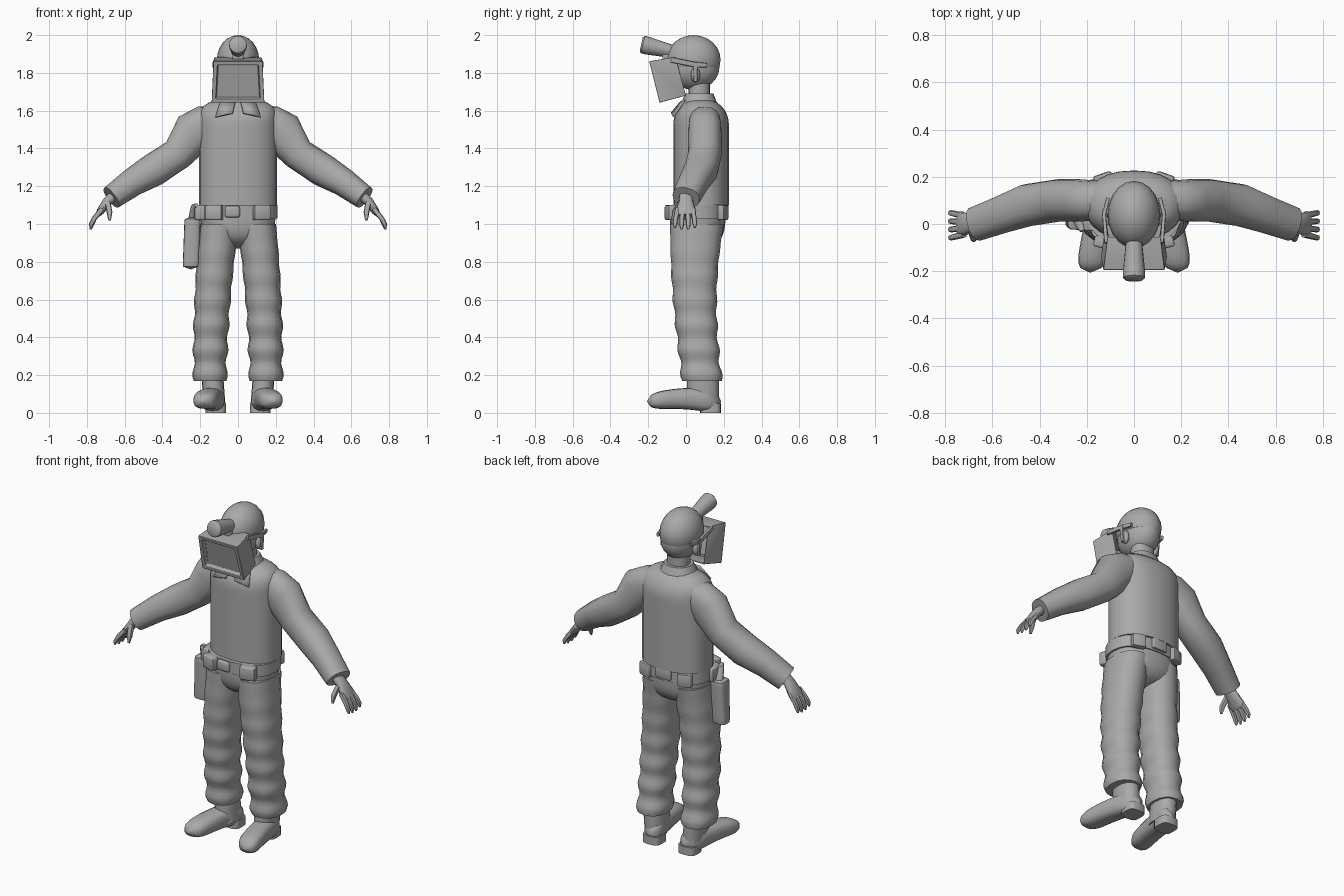
import bpy, bmesh, math
from mathutils import Vector

if "Cube" in bpy.data.objects:
    bpy.data.objects.remove(bpy.data.objects["Cube"])

GREY = (0.4, 0.4, 0.4, 1)
mat = bpy.data.materials.new("plain grey")
mat.use_nodes = True
mat.diffuse_color = GREY
mat.node_tree.nodes["Principled BSDF"].inputs["Base Color"].default_value = GREY
X, Y, Z = Vector((1, 0, 0)), Vector((0, 1, 0)), Vector((0, 0, 1))


def lerp(start, end, t):
    return start + (end - start) * t


def rounded(t, power):
    """Falls from one to nearly zero as t goes from zero to one."""
    return math.sqrt(max(0.001, 1 - abs(t) ** power))


def finish(name, bm, angle=45):
    bmesh.ops.recalc_face_normals(bm, faces=bm.faces)
    mesh = bpy.data.meshes.new(name)
    bm.to_mesh(mesh)
    bm.free()
    mesh.materials.append(mat)
    mesh.shade_smooth()
    mesh.set_sharp_from_angle(angle=math.radians(angle))
    ob = bpy.data.objects.new(name, mesh)
    bpy.context.collection.objects.link(ob)
    return ob


def loft(name, rings, axis=None, ref=Y, sides=16, squareness=2.3, mirror=1):
    """Skin rounded rings (x, y, z, half width, half depth) along a path."""
    bm = bmesh.new()
    points = [Vector(ring[:3]) for ring in rings]
    last = len(points) - 1
    loops = []
    for i, (centre, ring) in enumerate(zip(points, rings)):
        along = axis or (points[min(i + 1, last)] - points[max(i - 1, 0)]).normalized()
        depth_dir = (ref - along * ref.dot(along)).normalized()
        width_dir = depth_dir.cross(along)
        loop = []
        for k in range(sides):
            c, s = math.cos(math.tau * k / sides), math.sin(math.tau * k / sides)
            across = math.copysign(abs(c) ** (2 / squareness), c) * ring[3]
            deep = math.copysign(abs(s) ** (2 / squareness), s) * ring[4]
            co = centre + width_dir * across + depth_dir * deep
            loop.append(bm.verts.new((co.x * mirror, co.y, co.z)))
        loops.append(loop)
    for lower, upper in zip(loops, loops[1:]):
        for k in range(sides):
            n = (k + 1) % sides
            bm.faces.new((lower[k], lower[n], upper[n], upper[k]))
    bm.faces.new(loops[0])
    bm.faces.new(loops[-1])
    return finish(name, bm)


def stack(name, low, high, shape, steps=12, **options):
    """Upright loft; shape(t) gives x, y, half width and half depth."""
    rings = []
    for i in range(steps + 1):
        x, y, width, depth = shape(i / steps)
        rings.append((x, y, lerp(low, high, i / steps), width, depth))
    return loft(name, rings, axis=Z, **options)


def ellipsoid(name, centre, radii, floor=-1):
    """Stretched ball, cut flat at a fraction of its lower radius."""
    bm = bmesh.new()
    bmesh.ops.create_uvsphere(bm, u_segments=20, v_segments=12, radius=1)
    cut = bmesh.ops.bisect_plane(bm, geom=bm.verts[:] + bm.edges[:] + bm.faces[:],
                                 plane_co=Z * floor, plane_no=Z, clear_inner=floor > -1)
    rim = [e for e in cut["geom_cut"] if isinstance(e, bmesh.types.BMEdge)]
    if rim:
        bmesh.ops.edgeloop_fill(bm, edges=rim)
    bmesh.ops.scale(bm, vec=radii, verts=bm.verts)
    bmesh.ops.translate(bm, vec=centre, verts=bm.verts)
    return finish(name, bm)


def box(name, centre, size, turn=0):
    bm = bmesh.new()
    bmesh.ops.create_cube(bm, size=1)
    bmesh.ops.scale(bm, vec=size, verts=bm.verts)
    bmesh.ops.bevel(bm, geom=bm.edges[:], offset=0.01, segments=2, affect='EDGES', profile=0.5)
    ob = finish(name, bm)
    ob.location = centre
    ob.rotation_euler.z = turn


# Body profiles, t running from bottom to top
def shirt_shape(t):
    shoulder = max(0, t - 0.75) * 4
    return 0, 0.08, 0.207 * rounded(shoulder, 4), 0.147 * rounded(shoulder, 2)


def seat_shape(t):
    return 0, 0.062, 0.198 * rounded(1 - t, 4), 0.147 * rounded(1 - t, 4)


def leg_shape(t):
    crease = 0.008 * math.sin(t * 40) * (1 - t)
    return (lerp(0.148, 0.098, t * t), 0.085 - 0.04 * math.sin(t * 2.4),
            lerp(0.086, 0.103, t) + crease, lerp(0.105, 0.142, t * t) + crease)


def holster_shape(t):
    return (lerp(-0.25, -0.24, t), 0.02, 0.043 * rounded(2 * t - 1, 20),
            lerp(0.036, 0.046, t) * rounded(2 * t - 1, 20))


def boot_ring(t):
    """Foot section, t running from heel to toe."""
    swell = rounded(2 * t - 1, 6)
    return (lerp(0.115, 0.186, t), lerp(0.185, -0.206, t), 0.06 + 0.015 * math.sin(math.pi * t),
            lerp(0.06, 0.066, t) * swell, lerp(0.068, 0.044, t) * swell)


# Torso and belt
stack("shirt", 1.1, 1.67, shirt_shape, steps=24, sides=24)
stack("collar", 1.59, 1.69, lambda t: (0, 0.07, lerp(0.13, 0.08, t), lerp(0.115, 0.075, t)))
stack("neck", 1.6, 1.8, lambda t: (0, 0.07, 0.065, 0.057))
stack("trouser_seat", 0.87, 1.08, seat_shape, sides=24)
stack("belt", 1.03, 1.1, lambda t: (0, 0.062, 0.208, 0.153), steps=2, sides=24)
box("buckle", (-0.03, -0.09, 1.065), (0.08, 0.03, 0.06))
box("back_loop", (0, 0.21, 1.075), (0.1, 0.03, 0.07))
box("hip_pouch", (-0.2, 0.02, 1.06), (0.06, 0.1, 0.08))

# Holster with tool grip
stack("holster", 0.76, 1.04, holster_shape, steps=20, squareness=4)
loft("tool_grip", [(-0.24, 0.03, 1.02, 0.02, 0.025), (-0.23, 0, 1.09, 0.02, 0.02),
                   (-0.22, -0.03, 1.1, 0.01, 0.01)], ref=X, sides=10)

for mirror, side in ((1, "left_"), (-1, "right_")):
    box(side + "front_pouch", (mirror * 0.125, -0.08, 1.06), (0.09, 0.05, 0.08), mirror / 4)
    box(side + "back_pouch", (mirror * 0.13, 0.195, 1.06), (0.08, 0.04, 0.08), -mirror / 3)

    # Collar flap
    bm = bmesh.new()
    flap = ((0.015, -0.03, 1.65), (0.09, -0.01, 1.66), (0.12, -0.07, 1.57), (0.03, -0.08, 1.59))
    bm.faces.new([bm.verts.new((mirror * x, y, z)) for x, y, z in flap])
    finish(side + "collar_flap", bm).modifiers.new("thickness", 'SOLIDIFY').thickness = 0.01

    # Sleeve, from inside the shoulder to the cuff
    loft(side + "sleeve", [(0.1, 0.1, 1.55, 0.08, 0.08), (0.17, 0.1, 1.53, 0.1, 0.085),
                           (0.23, 0.1, 1.49, 0.115, 0.09), (0.32, 0.1, 1.37, 0.087, 0.09),
                           (0.45, 0.08, 1.285, 0.088, 0.09), (0.56, 0.04, 1.22, 0.075, 0.08),
                           (0.67, 0, 1.14, 0.064, 0.074)], mirror=mirror)

    # Hand
    loft(side + "palm", [(0.64, 0, 1.165, 0.03, 0.035), (0.69, 0, 1.12, 0.026, 0.037),
                         (0.73, 0, 1.065, 0.02, 0.055), (0.745, 0, 1.045, 0.012, 0.048)],
         sides=12, mirror=mirror)
    for i in range(4):
        y = lerp(-0.045, 0.036, i / 3)
        tip = 0.98 - 0.01 * math.sin(math.pi * i / 3)
        loft(side + "finger_" + str(i + 1),
             [(0.72, y, 1.08, 0.014, 0.013), (0.76, y * 1.2, 1.03, 0.013, 0.013),
              (0.777, y * 1.3, tip + 0.02, 0.012, 0.012), (0.78, y * 1.3, tip, 0.005, 0.005)],
             sides=8, mirror=mirror)
    loft(side + "thumb", [(0.69, -0.03, 1.11, 0.016, 0.016), (0.68, -0.06, 1.06, 0.015, 0.015),
                          (0.68, -0.07, 1.02, 0.007, 0.007)], ref=X, sides=8, mirror=mirror)

    # Creased trouser leg and boot
    stack(side + "trouser_leg", 0.17, 1, leg_shape, steps=36, mirror=mirror)
    stack(side + "boot_shaft", 0.05, 0.25, lambda t: (lerp(0.125, 0.14, t), 0.09, 0.058, 0.085),
          mirror=mirror)
    loft(side + "boot_foot", [boot_ring(i / 20) for i in range(21)],
         axis=-Y, ref=Z, squareness=2.7, mirror=mirror)
    stack(side + "boot_heel", 0, 0.05, lambda t: (0.118, 0.13, 0.055, 0.055),
          steps=1, squareness=3.5, mirror=mirror)

    # Ear and mask straps
    ellipsoid(side + "ear", (mirror * 0.105, 0.05, 1.79), (0.02, 0.025, 0.04))
    loft(side + "mask_strap", [(0.118, -0.08, 1.87, 0.008, 0.014), (0.127, 0.04, 1.845, 0.008, 0.014),
                               (0.11, 0.11, 1.84, 0.008, 0.012)],
         ref=Z, sides=8, squareness=4, mirror=mirror)
    loft(side + "strap_drop", [(0.128, 0.05, 1.85, 0.007, 0.012), (0.122, 0.05, 1.755, 0.007, 0.01)],
         sides=8, squareness=4, mirror=mirror)

# Head and cap
ellipsoid("head", (0, 0.04, 1.83), (0.104, 0.137, 0.12))
ellipsoid("cap", (0, 0.04, 1.87), (0.112, 0.143, 0.13), floor=-0.3)

# Face mask: open back, recessed window
bm = bmesh.new()
outline = ((-0.195, 1.862, 0.13), (-0.14, 1.642, 0.14), (0, 1.68, 0.12), (-0.055, 1.885, 0.112))
left = [bm.verts.new((w, y, z)) for y, z, w in outline]
right = [bm.verts.new((-w, y, z)) for y, z, w in outline]
bm.faces.new(left)
bm.faces.new(right)
bm.faces.new((left[1], left[2], right[2], right[1]))
bm.faces.new((left[3], left[0], right[0], right[3]))
front = bm.faces.new((left[0], left[1], right[1], right[0]))
bmesh.ops.recalc_face_normals(bm, faces=bm.faces)
bmesh.ops.inset_region(bm, faces=[front], thickness=0.03)
bmesh.ops.inset_region(bm, faces=[front], thickness=0.006, depth=-0.025)
mask = finish("face_mask", bm, angle=30)
mask.modifiers.new("shell", 'SOLIDIFY').thickness = 0.008
edge = mask.modifiers.new("soft edges", 'BEVEL')
edge.width, edge.segments = 0.01, 2

# Headlamp and its bracket
loft("headlamp", [(0, -0.08, 1.915, 0.035, 0.035), (0, -0.2, 1.943, 0.047, 0.047),
                  (0, -0.228, 1.95, 0.047, 0.047), (0, -0.237, 1.952, 0.036, 0.036)],
     ref=Z, squareness=2)
box("lamp_bracket", (0, -0.095, 1.885), (0.06, 0.06, 0.04))
